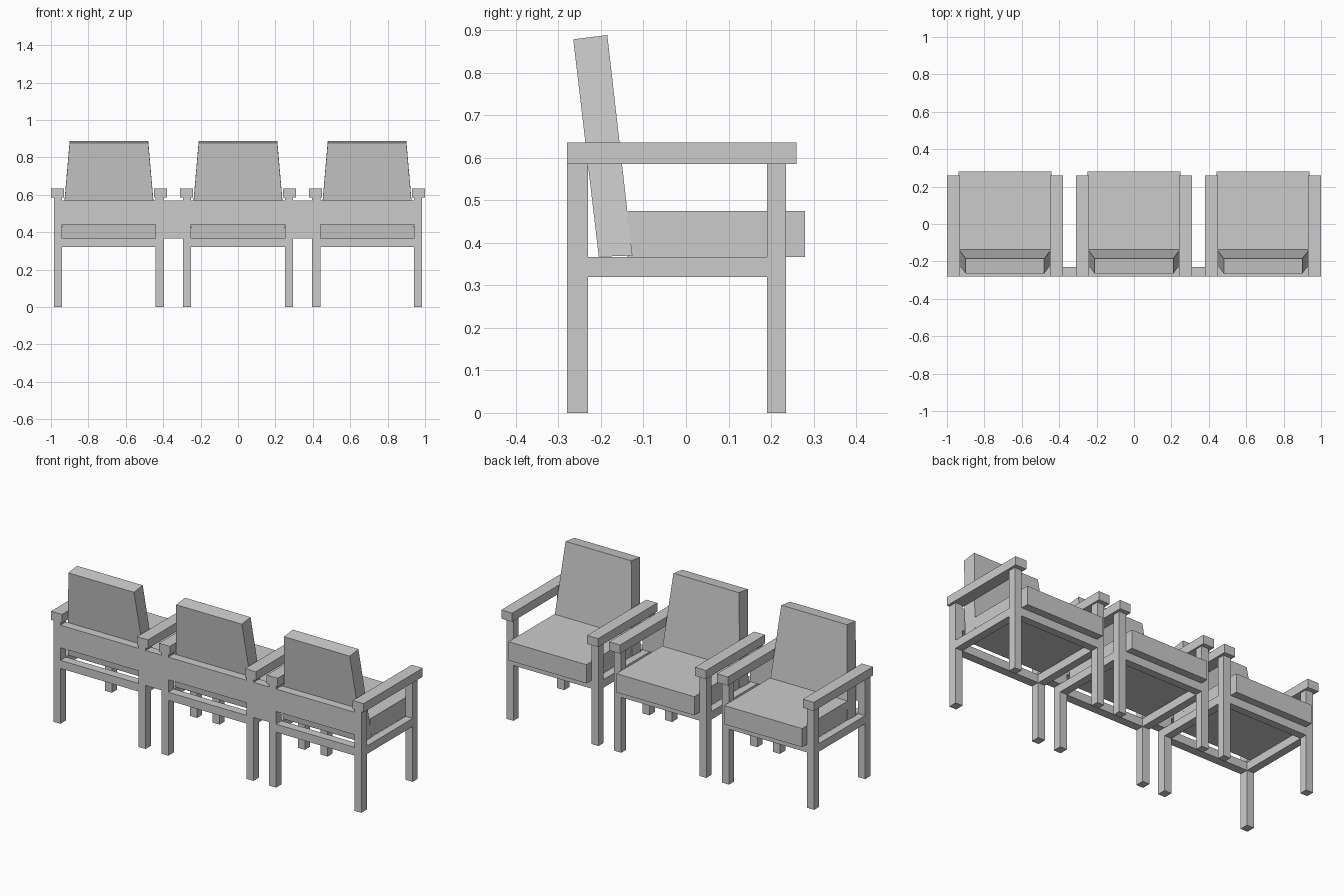
import bpy
import bmesh

cube = bpy.data.objects.get("Cube")
if cube:
    bpy.data.objects.remove(cube, do_unlink=True)

grey = bpy.data.materials.new("plain grey")
grey.diffuse_color = (0.6, 0.6, 0.6, 1)
grey.use_nodes = True
grey.node_tree.nodes["Principled BSDF"].inputs["Base Color"].default_value = (0.6, 0.6, 0.6, 1)


def add_object(name, bm):
    bmesh.ops.recalc_face_normals(bm, faces=bm.faces)
    mesh = bpy.data.meshes.new(name)
    bm.to_mesh(mesh)
    bm.free()
    mesh.materials.append(grey)
    obj = bpy.data.objects.new(name, mesh)
    bpy.context.collection.objects.link(obj)
    return obj


def box(name, xs, ys, zs):
    """Box between the low and high limits on each axis."""
    bm = bmesh.new()
    bmesh.ops.create_cube(bm, size=1)
    for v in bm.verts:
        v.co = [lim[0] if c < 0 else lim[1] for c, lim in zip(v.co, (xs, ys, zs))]
    return add_object(name, bm)


def backrest(name, cx):
    """Leaning cushion: side profile swept across, narrower at the top."""
    profile = [(-0.205, 0.367, 0.255), (-0.126, 0.37, 0.255),
               (-0.185, 0.888, 0.21), (-0.265, 0.878, 0.21)]
    bm = bmesh.new()
    left, right = [[bm.verts.new((cx + s * half, y, z)) for y, z, half in profile]
                   for s in (1, -1)]
    bm.faces.new(left)
    bm.faces.new(right)
    for i in range(4):
        j = (i + 1) % 4
        bm.faces.new((left[i], left[j], right[j], right[i]))
    return add_object(name, bm)


SPACING = 0.69
LEG_IN, LEG_OUT = 0.25, 0.295
BACK = (-0.28, -0.23)
FRONT = (0.19, 0.235)
RAIL = (0.32, 0.367)

for seat, cx in (("right", -SPACING), ("middle", 0), ("left", SPACING)):
    # Legs, side rails and arms on both sides of the chair
    for side, s in (("right", -1), ("left", 1)):
        tag = f"{seat}_chair_{side}"
        leg_x = sorted((cx + s * LEG_IN, cx + s * LEG_OUT))
        box(f"{tag}_rear_leg", leg_x, BACK, (0, 0.585))
        box(f"{tag}_front_leg", leg_x, FRONT, (0, 0.585))
        box(f"{tag}_side_rail", leg_x, (BACK[1], FRONT[0]), RAIL)
        arm_x = sorted((cx + s * 0.24, cx + s * 0.31))
        box(f"{tag}_arm", arm_x, (-0.28, 0.26), (0.585, 0.635))

    # Cross rails and back board between the legs
    inner = (cx - LEG_IN, cx + LEG_IN)
    box(f"{seat}_chair_rear_rail", inner, BACK, RAIL)
    box(f"{seat}_chair_front_rail", inner, FRONT, RAIL)
    box(f"{seat}_chair_back_board", inner, BACK, (0.44, 0.57))

    # Cushions
    box(f"{seat}_chair_seat_cushion", (cx - 0.249, cx + 0.249), (-0.137, 0.28), (0.367, 0.475))
    backrest(f"{seat}_chair_backrest", cx)

# Plates joining neighbouring chairs
for name, s in (("right_joining_plate", -1), ("left_joining_plate", 1)):
    plate_x = sorted((s * LEG_OUT, s * (SPACING - LEG_OUT)))
    box(name, plate_x, BACK, (0.367, 0.57))
